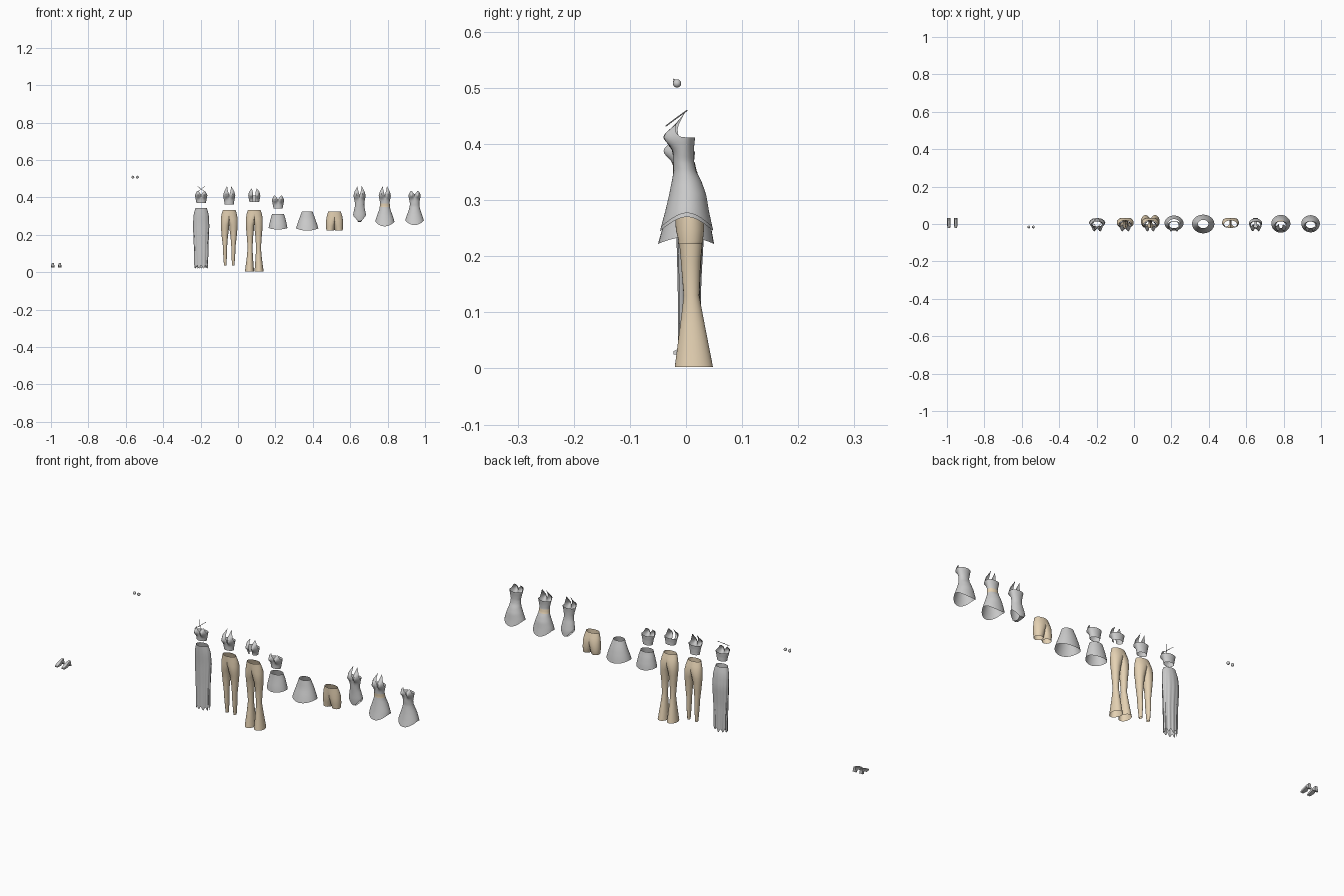
import bpy, bmesh, math
from math import sin, cos, pi, exp

if "Cube" in bpy.data.objects:
    bpy.data.objects.remove(bpy.data.objects["Cube"])

tan = bpy.data.materials.new("tan_cloth")
tan.diffuse_color = (0.78, 0.64, 0.45, 1)
tan.use_nodes = True
tan.node_tree.nodes["Principled BSDF"].inputs["Base Color"].default_value = tan.diffuse_color

# body outline: z, half width, front y, back y
TORSO = [(.255, .018, -.012, .026), (.275, .030, -.019, .031), (.30, .036, -.021, .029),
         (.33, .030, -.021, .022), (.352, .025, -.022, .016), (.37, .025, -.023, .014),
         (.39, .029, -.023, .014), (.41, .033, -.023, .016), (.43, .033, -.02, .016),
         (.463, .022, .001, .012)]


def lookup(prof, z):
    if z <= prof[0][0]:
        return prof[0][1:]
    for p, q in zip(prof, prof[1:]):
        if z <= q[0]:
            t = (z - p[0]) / (q[0] - p[0])
            return tuple(a + (b - a) * t for a, b in zip(p[1:], q[1:]))
    return prof[-1][1:]


def finish(bm, name, x, mat=None, dz=0, angle=50):
    me = bpy.data.meshes.new(name)
    bmesh.ops.recalc_face_normals(bm, faces=bm.faces)
    bm.to_mesh(me)
    bm.free()
    ob = bpy.data.objects.new(name, me)
    bpy.context.collection.objects.link(ob)
    ob.location = (x, 0, dz)
    if mat:
        me.materials.append(mat)
    bpy.ops.object.select_all(action='DESELECT')
    ob.select_set(True)
    bpy.context.view_layer.objects.active = ob
    bpy.ops.object.shade_smooth_by_angle(angle=math.radians(angle))
    return ob


def shell(name, x, prof, top, bot, mat=None, bust=0, gap=0, dz=0, n=48, m=16, pleat=0):
    """Open cloth tube; top and bot give edge heights by angle from the front (0..pi)."""
    bm = bmesh.new()
    cols = []
    count = n + 1 if gap else n
    for i in range(count):
        a = gap + (2 * pi - 2 * gap) * i / n
        d = min(a, 2 * pi - a)
        col = []
        for j in range(m + 1):
            z = bot(d) + (top(d) - bot(d)) * j / m
            rx, yf, yb = lookup(prof, z)
            px = rx * sin(a)
            py = (yf + yb) / 2 - (yb - yf) / 2 * cos(a)
            if d < pi / 2:
                py -= bust * exp(-((abs(px) - .017) / .011) ** 2 - ((z - .413) / .017) ** 2)
            k = 1 + pleat * (1 - j / m) * cos(12 * a)
            col.append(bm.verts.new((px * k, .003 + (py - .003) * k, z)))
        cols.append(col)
    for i in range(n):
        p, q = cols[i], cols[(i + 1) % count]
        for j in range(m):
            bm.faces.new((p[j], q[j], q[j + 1], p[j + 1]))
    return finish(bm, name, x, mat, dz)


def trousers(name, x, rings, mat, n=32):
    """Half garment from rings (z, centre x, half width, front y, back y), mirrored at x = 0."""
    bm = bmesh.new()
    rows = []
    for z, cx, rx, yf, yb in rings:
        rows.append([bm.verts.new((max(0, cx + rx * sin(2 * pi * i / n)),
                                   (yf + yb) / 2 - (yb - yf) / 2 * cos(2 * pi * i / n), z))
                     for i in range(n)])
    for p, q in zip(rows, rows[1:]):
        for i in range(n):
            f = [p[i], p[(i + 1) % n], q[(i + 1) % n], q[i]]
            if any(v.co.x > 1e-5 for v in f):
                bm.faces.new(f)
    bmesh.ops.delete(bm, geom=[v for v in bm.verts if not v.link_faces], context='VERTS')
    other = bmesh.ops.duplicate(bm, geom=bm.verts[:] + bm.edges[:] + bm.faces[:])
    for v in other['geom']:
        if isinstance(v, bmesh.types.BMVert):
            v.co.x *= -1
    bmesh.ops.remove_doubles(bm, verts=bm.verts, dist=1e-5)
    return finish(bm, name, x, mat)


def strap(name, x, pts, r=.0012):
    cu = bpy.data.curves.new(name, 'CURVE')
    cu.dimensions = '3D'
    cu.bevel_depth, cu.bevel_resolution = r, 1
    sp = cu.splines.new('POLY')
    sp.points.add(len(pts) - 1)
    for p, c in zip(sp.points, pts):
        p.co = (*c, 1)
    ob = bpy.data.objects.new(name, cu)
    ob.location.x = x
    bpy.context.collection.objects.link(ob)


def level(z):
    return lambda d: z


def halter(d):          # two neck points with a V between them
    if d < .5:
        return .412 + .05 * d / .5
    return max(.41, .462 - .052 * (d - .5) / .8)


def sweetheart(d):      # strapless cups
    return .412 + .023 * exp(-((d - .6) / .45) ** 2)


def hem(z, rise):       # hem that lifts at the sides
    return lambda d: z + rise * sin(d) ** 2


# 1 pleated long skirt with slim legs, strapless top and crossed neck straps
HIPS = [(.332, 0, .034, -.021, .019), (.31, 0, .041, -.021, .027), (.285, .012, .033, -.02, .033),
        (.255, .02, .025, -.018, .032), (.235, .0225, .0215, -.013, .030)]
LEGS = [(.19, .0235, .0165, -.009, .027), (.14, .0225, .0115, -.005, .024),
        (.10, .022, .0105, -.003, .026), (.035, .0215, .0065, .004, .022)]
LONG = [(.02, .034, -.013, .026), (.15, .038, -.014, .026), (.25, .043, -.017, .032),
        (.31, .040, -.021, .027), (.345, .030, -.022, .018)]
shell("long_skirt", -.197, LONG, level(.343), lambda d: .028 + .008 * cos(9 * d), pleat=.07, n=72)
shell("crossed_top", -.197, TORSO, sweetheart, level(.37), bust=.02)
for s in (-1, 1):
    strap("crossed_strap", -.197, [(-s * .017, -.036, .432), (0, -.02, .444), (s * .02, .002, .46)])

# 2 slim trousers and halter top
trousers("slim_trousers", -.047, HIPS + LEGS, tan)
shell("halter_top", -.047, TORSO, halter, level(.362), bust=.02)

# 3 flared trousers and open-front top
FLARE = [(.19, .023, .017, -.009, .026), (.13, .0225, .013, -.004, .0235),
         (.08, .0235, .0165, -.010, .033), (.003, .0255, .0245, -.02, .048)]
trousers("flared_trousers", .087, HIPS + FLARE, tan)
shell("open_top", .087, TORSO, lambda d: halter(d) - .012 * (d < 1.2) * exp(-((d - .5) / .3) ** 2),
      lambda d: .375 + .008 * exp(-(d / .3) ** 2), bust=.02, gap=.22)

# 4 short skirt with strapless top
SKIRT4 = [(.228, .052, -.036, .045), (.25, .048, -.033, .042), (.285, .040, -.026, .034),
          (.31, .032, -.022, .026)]
shell("short_skirt", .214, SKIRT4, level(.312), hem(.228, .008), m=8, n=32)
shell("strapless_top", .214, TORSO, sweetheart, level(.366), bust=.02, dz=-.025)

# 5 full skirt
SKIRT5 = [(.222, .063, -.05, .05), (.25, .055, -.042, .045), (.285, .043, -.03, .036),
          (.325, .028, -.022, .022)]
shell("full_skirt", .37, SKIRT5, level(.325), hem(.222, .012), m=8, n=32)

# 6 shorts
trousers("shorts", .516, [(z - .008, *r) for z, *r in HIPS] + [(.222, .0235, .0195, -.013, .028)], tan)

# 7 halter bodysuit with high-cut legs
shell("bodysuit", .65, TORSO, halter, lambda d: .272 + .035 * sin(d) ** 2, bust=.02)
bm = bmesh.new()
gus = [[bm.verts.new((s * w, y, z)) for s in (-1, 1)]
       for y, z, w in ((-.019, .276, .012), (-.006, .268, .007), (.012, .268, .007), (.031, .276, .013))]
for p, q in zip(gus, gus[1:]):
    bm.faces.new((p[0], p[1], q[1], q[0]))
finish(bm, "bodysuit_gusset", .65)

# 8, 9 dresses
DRESS = [(.243, .056, -.047, .049), (.28, .049, -.037, .041), (.31, .039, -.030, .036),
         (.335, .030, -.025, .027), (.352, .026, -.022, .018)] + TORSO[5:]
shell("halter_dress", .785, DRESS, halter, hem(.245, .025), bust=.02, m=24)
BAND = [(z, w + .001, f - .001, b + .001) for z, w, f, b in DRESS]
shell("waist_band", .785, BAND, level(.368), level(.348), tan, m=4)
shell("strapless_dress", .944, DRESS, sweetheart, hem(.252, .025), bust=.02, m=24)

# shoes: heeled side profile, narrower towards the top
SIDE = [(-.022, .025), (-.022, .031), (-.006, .038), (.018, .047), (.031, .049),
        (.031, .025), (.023, .025), (.019, .036), (.002, .026)]
for x in (-.99, -.953):
    bm = bmesh.new()
    face = bm.faces.new([bm.verts.new((-.01, y, z)) for y, z in SIDE])
    ext = bmesh.ops.extrude_face_region(bm, geom=[face])
    for v in ext['geom']:
        if isinstance(v, bmesh.types.BMVert):
            v.co.x = .01
    for v in bm.verts:
        v.co.x *= 1 - .5 * max(0, (v.co.z - .03) / .019) - .3 * (v.co.y < -.02)
    finish(bm, "heeled_shoe", x, angle=40)

# earrings: bead with a small hook
for x in (-.562, -.538):
    bm = bmesh.new()
    bmesh.ops.create_uvsphere(bm, u_segments=16, v_segments=10, radius=.0075)
    bmesh.ops.translate(bm, verts=bm.verts, vec=(0, -.016, .508))
    finish(bm, "earring_bead", x)
    strap("earring_hook", x, [(0, -.018, .514), (0, -.022, .516), (0, -.023, .511)], .0008)
